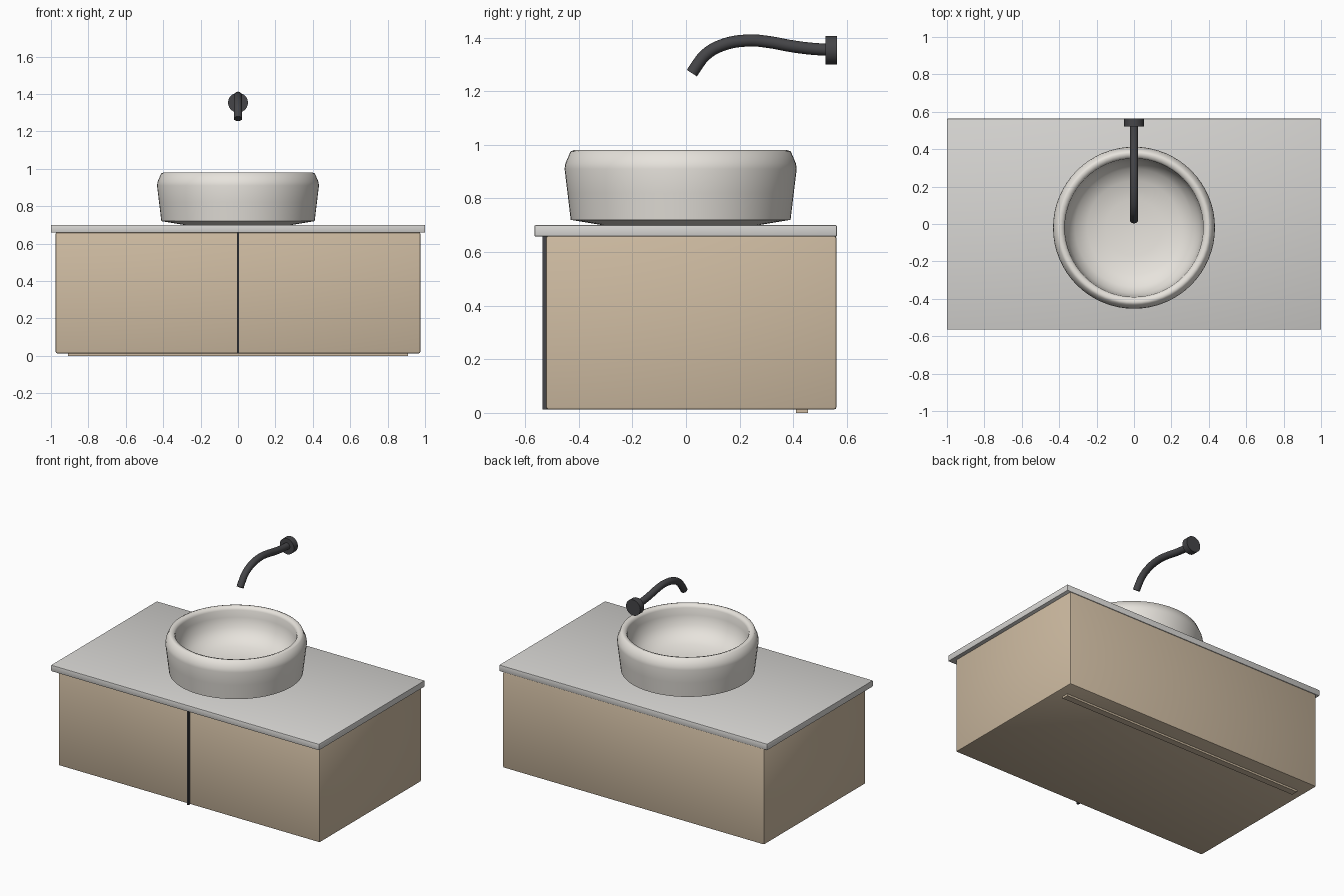
import bpy, bmesh, math
from mathutils import Vector

if "Cube" in bpy.data.objects:
    bpy.data.objects.remove(bpy.data.objects["Cube"])


def material(name, rgb):
    m = bpy.data.materials.new(name)
    m.diffuse_color = (*rgb, 1)
    m.use_nodes = True
    m.node_tree.nodes["Principled BSDF"].inputs["Base Color"].default_value = m.diffuse_color
    return m


TAN = material("tan_wood", (0.62, 0.50, 0.36))
DARK = material("dark_metal", (0.06, 0.06, 0.065))
CERAMIC = material("ceramic", (0.80, 0.77, 0.72))
STONE = material("stone", (0.68, 0.67, 0.65))


def finish(name, bm, mat, angle=30):
    bmesh.ops.recalc_face_normals(bm, faces=bm.faces)
    me = bpy.data.meshes.new(name)
    bm.to_mesh(me)
    bm.free()
    ob = bpy.data.objects.new(name, me)
    bpy.context.collection.objects.link(ob)
    me.materials.append(mat)
    bpy.ops.object.select_all(action='DESELECT')
    ob.select_set(True)
    bpy.context.view_layer.objects.active = ob
    bpy.ops.object.shade_smooth_by_angle(angle=math.radians(angle))
    return ob


def box(name, lo, hi, mat, bevel=0.0):
    bm = bmesh.new()
    bmesh.ops.create_cube(bm, size=1)
    lo, hi = Vector(lo), Vector(hi)
    bmesh.ops.scale(bm, vec=hi - lo, verts=bm.verts)
    bmesh.ops.translate(bm, vec=(lo + hi) / 2, verts=bm.verts)
    if bevel:
        bmesh.ops.bevel(bm, geom=bm.edges[:], offset=bevel, segments=2,
                        profile=0.5, affect='EDGES')
    return finish(name, bm, mat)


def lathe(name, profile, centre, mat, steps=64, tilt=0.0, angle=30):
    bm = bmesh.new()
    verts = [bm.verts.new((r, 0, z)) for r, z in profile]
    edges = [bm.edges.new(p) for p in zip(verts, verts[1:])]
    bmesh.ops.spin(bm, geom=verts + edges, cent=(0, 0, 0), axis=(0, 0, 1),
                   angle=math.tau, steps=steps)
    bmesh.ops.remove_doubles(bm, verts=bm.verts, dist=1e-5)
    ob = finish(name, bm, mat, angle)
    ob.location = centre
    ob.rotation_euler.x = tilt
    return ob


# Cabinet, centre strip, rear bottom rail and countertop
box("cabinet", (-0.975, -0.522, 0.013), (0.975, 0.561, 0.66), TAN, 0.008)
box("door_divider", (-0.006, -0.536, 0.012), (0.006, -0.515, 0.658), DARK)
box("bottom_rail", (-0.91, 0.41, 0.0), (0.91, 0.455, 0.02), TAN)
box("countertop", (-1, -0.565, 0.658), (1, 0.563, 0.70), STONE, 0.004)

# Round vessel basin
lathe("basin", [(0, 0.70), (0.29, 0.70), (0.41, 0.72), (0.422, 0.82),
                (0.433, 0.91), (0.43, 0.93), (0.411, 0.975), (0.398, 0.98),
                (0.378, 0.974), (0.370, 0.958), (0.368, 0.91), (0.352, 0.85),
                (0.315, 0.80), (0.25, 0.767), (0.15, 0.748), (0, 0.742)],
      (0, -0.02, 0), CERAMIC, angle=50)

# Wall flange of the tap
lathe("tap_flange", [(0, 0), (0.053, 0), (0.053, 0.042), (0, 0.042)],
      (0, 0.563, 1.353), DARK, steps=32, tilt=math.pi / 2)

# Curved tap spout swept along a smooth path
path = [(0.022, 1.267), (0.045, 1.302), (0.072, 1.335), (0.128, 1.369),
        (0.23, 1.389), (0.31, 1.383), (0.386, 1.369), (0.46, 1.359), (0.53, 1.354)]
cu = bpy.data.curves.new("tap_spout", 'CURVE')
cu.dimensions = '3D'
cu.bevel_depth = 0.0225
cu.bevel_resolution = 6
cu.use_fill_caps = True
cu.resolution_u = 6
sp = cu.splines.new('BEZIER')
sp.bezier_points.add(len(path) - 1)
for p, (y, z) in zip(sp.bezier_points, path):
    p.co = (0, y, z)
    p.handle_left_type = p.handle_right_type = 'AUTO'
cu.materials.append(DARK)
spout = bpy.data.objects.new("tap_spout", cu)
bpy.context.collection.objects.link(spout)
